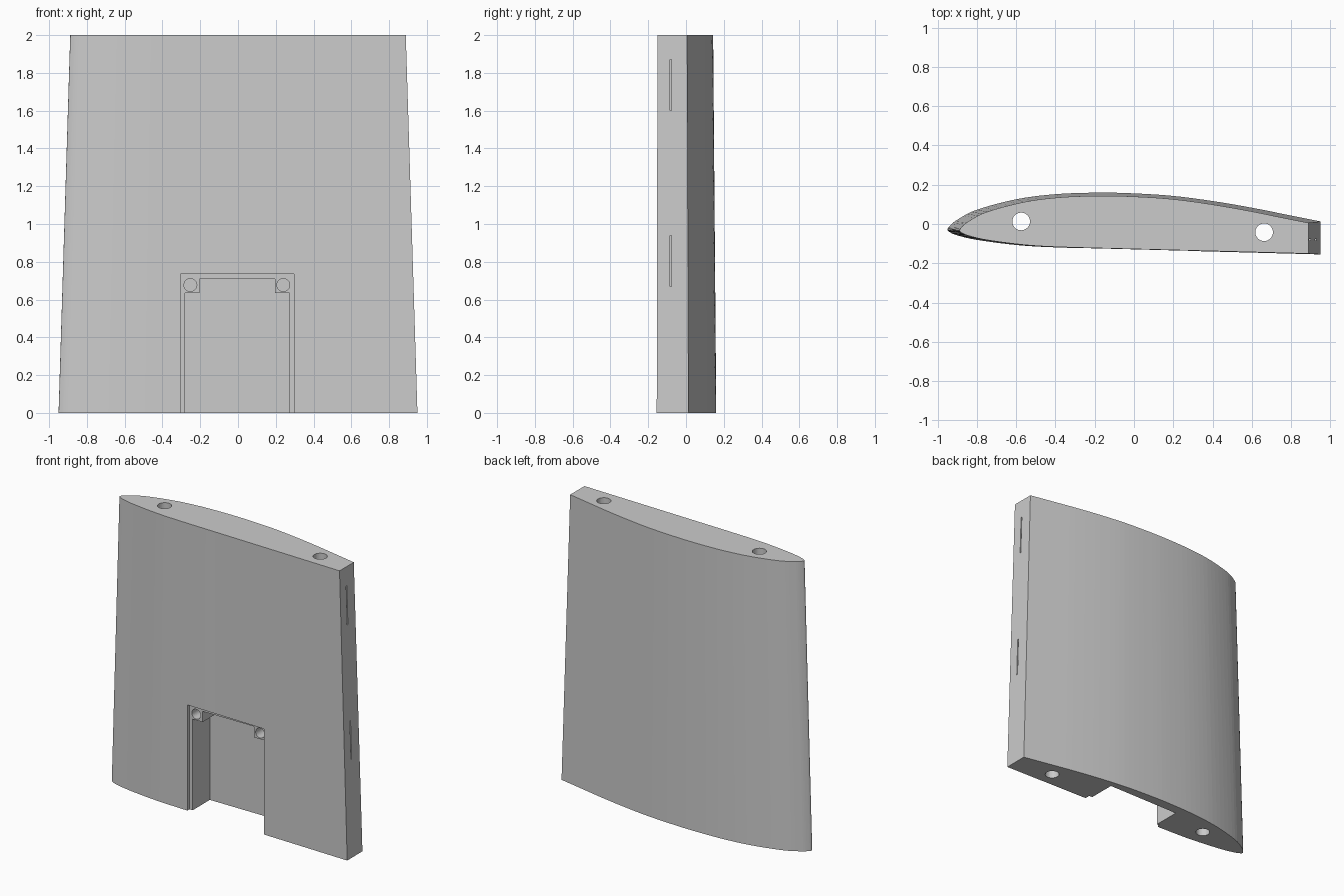
import bpy, bmesh, math
from mathutils import Vector, Matrix

cube = bpy.data.objects.get("Cube")
if cube:
    bpy.data.objects.remove(cube)

grey = bpy.data.materials.new("plain_grey")
grey.use_nodes = True
colour = (0.6, 0.6, 0.6, 1)
grey.diffuse_color = colour
grey.node_tree.nodes["Principled BSDF"].inputs["Base Color"].default_value = colour


def make_object(name, bm):
    bmesh.ops.recalc_face_normals(bm, faces=bm.faces)
    mesh = bpy.data.meshes.new(name)
    bm.to_mesh(mesh)
    bm.free()
    mesh.materials.append(grey)
    obj = bpy.data.objects.new(name, mesh)
    bpy.context.collection.objects.link(obj)
    return obj


def loft(name, lower, upper):
    """Solid between two matching outlines."""
    bm = bmesh.new()
    a = [bm.verts.new(p) for p in lower]
    b = [bm.verts.new(p) for p in upper]
    bm.faces.new(a)
    bm.faces.new(b)
    for i in range(len(a)):
        j = (i + 1) % len(a)
        bm.faces.new((a[i], a[j], b[j], b[i]))
    return make_object(name, bm)


def front_prism(name, outline, back):
    """Outline in x and z, extruded from ahead of the wing to depth back."""
    return loft(name, [(x, -0.4, z) for x, z in outline],
                [(x, back, z) for x, z in outline])


def cylinder(name, centre, radius, length, axis, sides=32):
    bm = bmesh.new()
    turn = Matrix.Rotation(math.pi / 2, 4, "X") if axis == "y" else Matrix()
    bmesh.ops.create_cone(bm, cap_ends=True, segments=sides, radius1=radius,
                          radius2=radius, depth=length,
                          matrix=Matrix.Translation(centre) @ turn)
    return make_object(name, bm)


def smooth_path(points, steps):
    """Catmull-Rom curve through the points."""
    p = [Vector(q) for q in points]
    p = [2 * p[0] - p[1]] + p + [2 * p[-1] - p[-2]]
    out = []
    for a, b, c, d in zip(p, p[1:], p[2:], p[3:]):
        for k in range(steps):
            t = k / steps
            out.append(0.5 * (2 * b + (c - a) * t + (2 * a - 5 * b + 4 * c - d) * t ** 2
                              + (3 * b - a - 3 * c + d) * t ** 3))
    return out + [p[-2]]


# Tapered wing body: curved back, nose, flatter front, blunt trailing edge
section = smooth_path([
    (0.95, 0.013), (0.8, 0.043), (0.6, 0.083), (0.4, 0.117), (0.2, 0.143),
    (0, 0.156), (-0.18, 0.16), (-0.4, 0.152), (-0.6, 0.126), (-0.8, 0.073),
    (-0.9, 0.022), (-0.94, -0.011), (-0.95, -0.03), (-0.938, -0.042),
    (-0.9, -0.058), (-0.8, -0.081), (-0.6, -0.107), (-0.4, -0.119),
    (0, -0.13), (0.5, -0.143), (0.95, -0.155)], 5)
TAPER = 0.935
wing = loft("wing_body", [(p.x, p.y, 0) for p in section],
            [(p.x * TAPER, (p.y + 0.155) * TAPER - 0.151, 2) for p in section])

cutters = []

# Rod holes running the full height
for x, y in ((-0.575, 0.013), (0.663, -0.042)):
    cutters.append(cylinder("rod_hole", (x, y, 1), 0.045, 3, "z"))

# Shallow cover seat and the deep pocket, which leaves two corner posts
cutters.append(front_prism("cover_seat", [
    (-0.305, -0.2), (0.297, -0.2), (0.297, 0.735), (-0.305, 0.735)], -0.1))
cutters.append(front_prism("pocket", [
    (-0.28, -0.2), (0.272, -0.2), (0.272, 0.635), (0.195, 0.635), (0.195, 0.71),
    (-0.203, 0.71), (-0.203, 0.635), (-0.28, 0.635)], 0.09))

# Screw holes in the posts
for x in (-0.252, 0.24):
    cutters.append(cylinder("screw_hole", (x, -0.15, 0.677), 0.034, 0.35, "y"))

# Hinge slits in the trailing edge
for bottom, top in ((1.6, 1.87), (0.67, 0.94)):
    slit = [(y, z) for y, z in ((-0.084, bottom), (-0.076, bottom), (-0.076, top), (-0.084, top))]
    cutters.append(loft("hinge_slit", [(0.8, y, z) for y, z in slit],
                        [(1.1, y, z) for y, z in slit]))

# Cut everything out of the body
bpy.context.view_layer.objects.active = wing
for cutter in cutters:
    cutter.hide_render = True
    cut = wing.modifiers.new(cutter.name, "BOOLEAN")
    cut.operation = "DIFFERENCE"
    cut.solver = "EXACT"
    cut.object = cutter
    bpy.ops.object.modifier_apply(modifier=cut.name)
    bpy.data.objects.remove(cutter)
